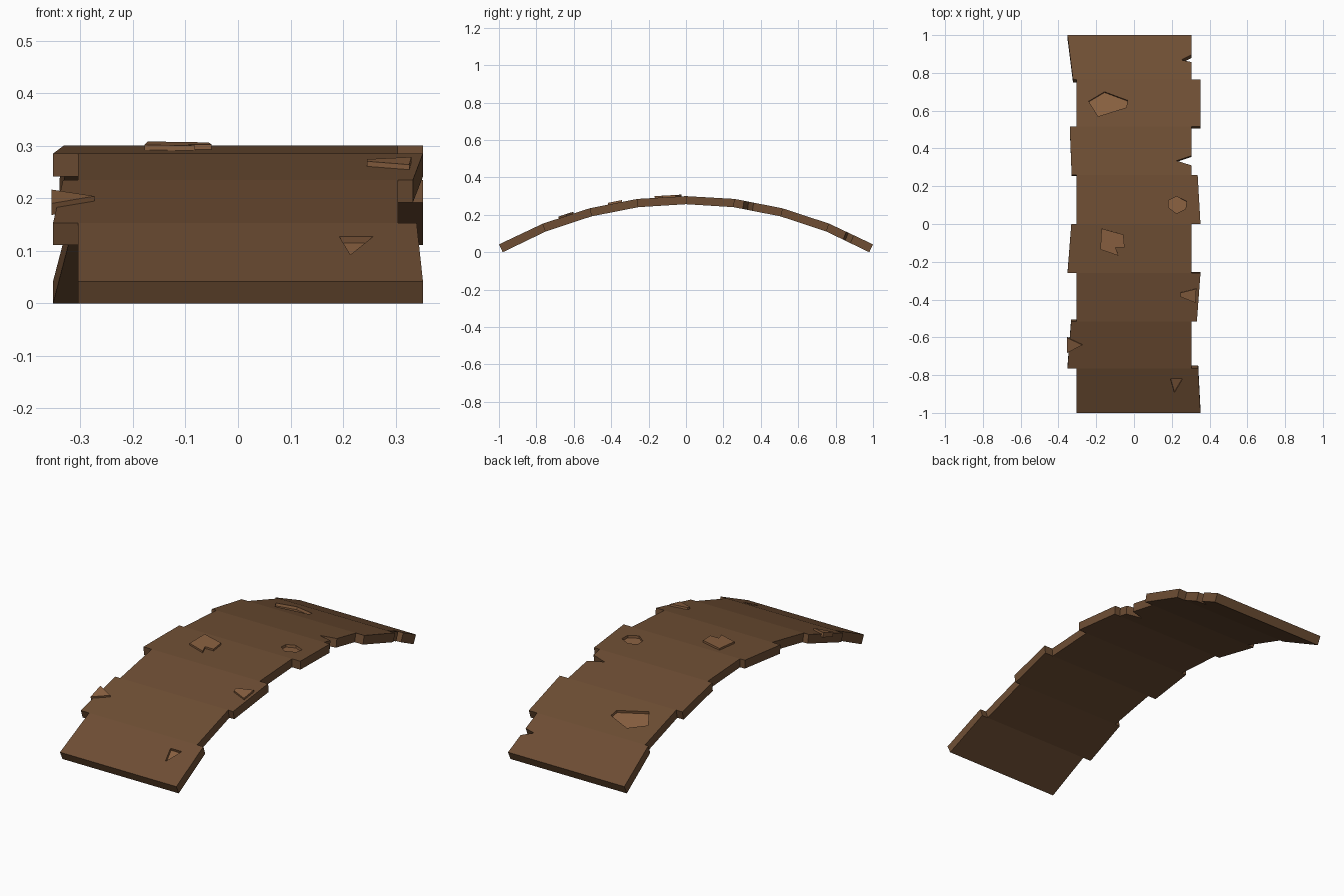
import bpy, bmesh
from mathutils import Vector

if "Cube" in bpy.data.objects:
    bpy.data.objects.remove(bpy.data.objects["Cube"])

# Arch profile: top and bottom (y, z) for the front half, mirrored to the back
half_top = [(-1, .042), (-.765, .153), (-.515, .235), (-.26, .285), (0, .3)]
half_bot = [(-.98, 0), (-.75, .111), (-.505, .192), (-.255, .241), (0, .257)]
mirror = lambda pts: pts + [(-y, z) for y, z in pts[-2::-1]]
TOP, BOT = mirror(half_top), mirror(half_bot)
SEAMS = [p[0] for p in TOP]

# Side x at start and end of each of the eight planks
LEFT = [(-.305, -.305), (-.352, -.333), (-.305, -.305), (-.352, -.332),
        (-.305, -.305), (-.33, -.34), (-.305, -.305), (-.323, -.352)]
RIGHT = [(.352, .34), (.305, .305), (.333, .352), (.305, .305),
         (.352, .337), (.305, .305), (.352, .352), (.305, .305)]
# Chips broken out of the right side
CHIPS = {5: [(.305, .31), (.225, .335), (.305, .362)],
         7: [(.305, .857), (.25, .868), (.305, .897)]}


def place(x, y, d, seg):
    """Point on a plank; d = 0 on the top skin, 1 on the underside."""
    t = (y - SEAMS[seg]) / (SEAMS[seg + 1] - SEAMS[seg])
    top = Vector(TOP[seg]).lerp(Vector(TOP[seg + 1]), t)
    bot = Vector(BOT[seg]).lerp(Vector(BOT[seg + 1]), t)
    p = top + (bot - top) * d
    return Vector((x, p.x, p.y))


def material(name, col):
    m = bpy.data.materials.new(name)
    m.diffuse_color = (*col, 1)
    m.use_nodes = True
    m.node_tree.nodes["Principled BSDF"].inputs["Base Color"].default_value = m.diffuse_color
    return m


def finish(bm, name, mat):
    bmesh.ops.remove_doubles(bm, verts=bm.verts, dist=1e-5)
    bmesh.ops.recalc_face_normals(bm, faces=bm.faces)
    me = bpy.data.meshes.new(name)
    bm.to_mesh(me)
    bm.free()
    me.materials.append(mat)
    ob = bpy.data.objects.new(name, me)
    bpy.context.collection.objects.link(ob)
    return ob


def face(bm, pts):
    bm.faces.new([bm.verts.new(p) for p in pts])


wood = material("wood", (.156, .076, .034))
light_wood = material("light_wood", (.25, .117, .051))

# Bridge deck: one closed arched slab with ragged sides
bm = bmesh.new()


def seam_xs(i, lo, hi):
    xs = {lo, hi}
    for s, e in ((i - 1, 1), (i, 0)):
        if 0 <= s < 8:
            xs |= {LEFT[s][e], RIGHT[s][e]}
    return sorted(x for x in xs if lo <= x <= hi)


outline_r, outline_l = [], []
for i in range(8):
    y0, y1 = SEAMS[i], SEAMS[i + 1]
    chip = CHIPS.get(i, [])
    start = [(x, y0) for x in seam_xs(i, LEFT[i][0], RIGHT[i][0])]
    end = [(x, y1) for x in reversed(seam_xs(i + 1, LEFT[i][1], RIGHT[i][1]))]
    loop = start + chip + end
    for d in (0, 1):
        face(bm, [place(x, y, d, i) for x, y in loop])
    outline_r += [(x, y, i) for x, y in [start[-1]] + chip + [end[0]]]
    outline_l += [(*start[0], i), (*end[-1], i)]
outline = outline_r + outline_l[::-1]
for (xa, ya, ia), (xb, yb, ib) in zip(outline, outline[1:] + outline[:1]):
    face(bm, [place(xa, ya, 0, ia), place(xb, yb, 0, ib),
              place(xb, yb, 1, ib), place(xa, ya, 1, ia)])
deck = finish(bm, "bridge_deck", wood)


def prism(name, seg, poly, d0, d1):
    bm = bmesh.new()
    a, b = ([place(x, y, d, seg) for x, y in poly] for d in (d0, d1))
    face(bm, a)
    face(bm, b)
    for k in range(len(poly)):
        j = (k + 1) % len(poly)
        face(bm, [a[k], a[j], b[j], b[k]])
    return finish(bm, name, light_wood)


# Raised splinters on the front half
RAISED = [
    (1, [(-.355, -.6), (-.273, -.638), (-.355, -.68)]),
    (2, [(.246, -.363), (.33, -.342), (.326, -.416), (.246, -.384)]),
    (3, [(-.172, -.024), (-.056, -.056), (-.05, -.125), (-.098, -.125),
         (-.082, -.167), (-.178, -.135)])]
for seg, poly in RAISED:
    prism("raised_splinter", seg, poly, -.22, .3)

# Shallow dents cut into the deck
DENTS = [
    (0, [(.193, -.82), (.257, -.82), (.214, -.893)]),
    (4, [(.183, .125), (.225, .146), (.278, .12), (.273, .08), (.225, .056), (.183, .087)]),
    (6, [(-.156, .7), (-.035, .655), (-.04, .617), (-.19, .57), (-.24, .65)])]
for seg, poly in DENTS:
    cutter = prism("dent_cutter", seg, poly, -.4, .3)
    cutter.hide_render = True
    cutter.display_type = 'WIRE'
    mod = deck.modifiers.new("dent", 'BOOLEAN')
    mod.operation = 'DIFFERENCE'
    mod.solver = 'EXACT'
    mod.material_mode = 'TRANSFER'
    mod.object = cutter
